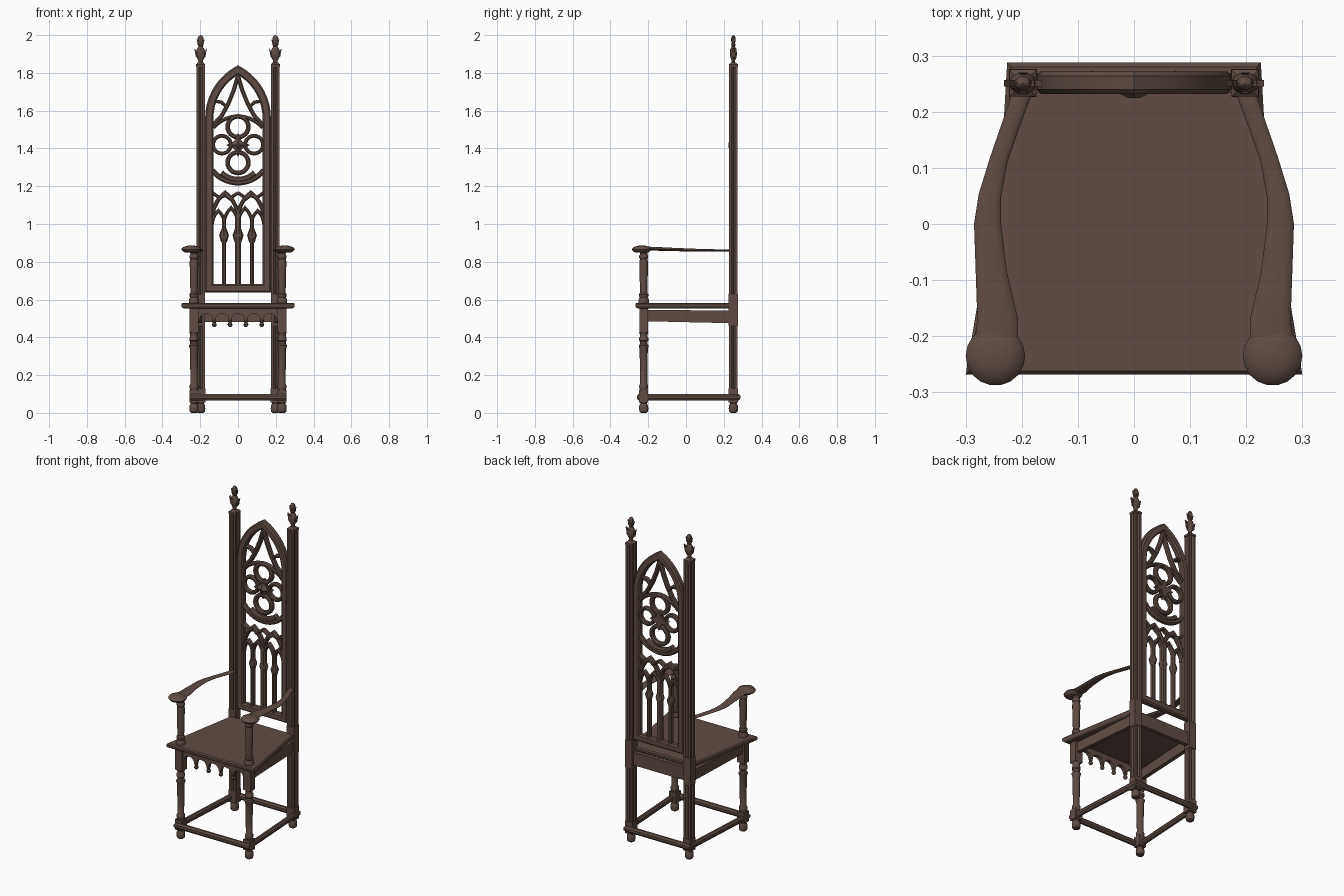
import bpy, bmesh, math
from mathutils import Vector

if "Cube" in bpy.data.objects:
    bpy.data.objects.remove(bpy.data.objects["Cube"])

wood = bpy.data.materials.new("dark brown wood")
wood.diffuse_color = (0.115, 0.072, 0.056, 1)
wood.use_nodes = True
wood.node_tree.nodes["Principled BSDF"].inputs["Base Color"].default_value = wood.diffuse_color


def loft(name, rings, closed=False):
    """Skin a list of equal-length point rings; cap the ends unless closed."""
    bm = bmesh.new()
    vs = [[bm.verts.new(p) for p in r] for r in rings]
    n = len(vs[0])
    for i in range(len(vs) if closed else len(vs) - 1):
        a, b = vs[i], vs[(i + 1) % len(vs)]
        for j in range(n):
            k = (j + 1) % n
            bm.faces.new((a[j], a[k], b[k], b[j]))
    if not closed:
        bm.faces.new(vs[0])
        bm.faces.new(vs[-1])
    bmesh.ops.recalc_face_normals(bm, faces=bm.faces)
    me = bpy.data.meshes.new(name)
    bm.to_mesh(me)
    bm.free()
    me.materials.append(wood)
    ob = bpy.data.objects.new(name, me)
    bpy.context.collection.objects.link(ob)
    return ob


def box(name, x0, x1, y0, y1, z0, z1):
    return loft(name, [[(x0, y0, z), (x1, y0, z), (x1, y1, z), (x0, y1, z)] for z in (z0, z1)])


def lathe(name, prof, x, y, n=16, sy=1.0, turn=0.0):
    def ring(r, z):
        r = max(r, 0.0008)
        return [(x + r * math.cos(turn + 2 * math.pi * i / n),
                 y + sy * r * math.sin(turn + 2 * math.pi * i / n), z) for i in range(n)]
    return loft(name, [ring(r, z) for r, z in prof])


def sweep(name, path, section, up, closed=False, scale=None):
    """Carry a section along a path with mitred corners."""
    P = [Vector(p) for p in path]
    up, n, rings = Vector(up), len(P), []
    for i, p in enumerate(P):
        d0 = p - P[i - 1] if i or closed else P[1] - p
        d1 = P[(i + 1) % n] - p if i < n - 1 or closed else d0
        d0, d1 = d0.normalized(), d1.normalized()
        t = (d0 + d1).normalized()
        side = t.cross(up).normalized() / max(0.4, t.dot(d1))
        sa, sb = scale[i] if scale else (1, 1)
        rings.append([p + side * a * sa + up * b * sb for a, b in section])
    return loft(name, rings, closed)


def bar(name, pts, w, closed=False, y0=0.236, y1=0.268):
    """Bevelled tracery bar following x-z points."""
    h, c = w / 2, min(0.008, w * 0.3)
    sec = [(-h, y0 + c), (-h + c, y0), (h - c, y0), (h, y0 + c),
           (h, y1 - c), (h - c, y1), (-h + c, y1), (-h, y1 - c)]
    return sweep(name, [(x, 0, z) for x, z in pts], sec, (0, 1, 0), closed)


def arc(cx, cz, r, a0, a1, n):
    return [(cx + r * math.cos(math.radians(a0 + (a1 - a0) * i / n)),
             cz + r * math.sin(math.radians(a0 + (a1 - a0) * i / n))) for i in range(n + 1)]


def pointed(cx, half, spring, apex, n=7):
    """Two-centred pointed arch, left foot to right foot."""
    h = apex - spring
    c = (h * h - half * half) / (2 * half)
    a = math.degrees(math.atan2(h, c))
    left = arc(c, spring, c + half, 180, 180 - a, n)
    return [(cx + x, z) for x, z in left] + [(cx - x, z) for x, z in left[-2::-1]]


# Seat with moulded edge
def plan(i, z):
    return [(-.3 + i, -.268 + i, z), (.3 - i, -.268 + i, z), (.215 - i, .24 - i, z), (-.215 + i, .24 - i, z)]

loft("seat", [plan(i, z) for i, z in ((.016, .552), (.004, .558), (0, .565), (0, .576), (.006, .583))])

# Grooved section for back posts
def grooved(x, y, z, h=.0225, g=.009, d=.008):
    pts = [(-h, -h), (-g, -h), (0, -h + d), (g, -h)]
    out = []
    for k in range(4):
        out += [(x + a, y + b, z) for a, b in pts]
        pts = [(-b, a) for a, b in pts]
    return out

foot = [(.014, 0), (.022, .006), (.025, .022), (.023, .04), (.017, .05), (.02, .056)]
leg = [(.02, .12), (.024, .135), (.024, .145), (.019, .155), (.02, .25), (.022, .34), (.026, .35), (.026, .358),
       (.02, .364), (.02, .378), (.025, .384), (.025, .396), (.02, .404), (.02, .415), (.025, .425)]
arm_post = [(.027, .58), (.027, .6), (.021, .61), (.025, .62), (.025, .628), (.019, .636), (.021, .7),
            (.023, .8), (.02, .815), (.024, .822), (.024, .832), (.019, .84), (.022, .856)]
knob = [(.02, .848), (.036, .85), (.047, .857), (.053, .866), (.046, .876), (.027, .884), (.002, .887)]
finial = [(.02, 1.85), (.012, 1.856), (.012, 1.866), (.02, 1.88), (.025, 1.9), (.021, 1.925), (.011, 1.94),
          (.016, 1.948), (.011, 1.956), (.015, 1.968), (.016, 1.982), (.011, 1.994), (.001, 2.0)]

for s, side in ((-1, "left"), (1, "right")):
    # Front leg, arm support and scrolled arm
    x, y = s * .233, -.224
    lathe(side + "_front_foot", foot, x, y)
    box(side + "_front_leg_block", x - .024, x + .024, y - .024, y + .024, .056, .12)
    lathe(side + "_front_leg", leg, x, y)
    box(side + "_front_leg_top", x - .025, x + .025, y - .023, y + .023, .425, .555)
    lathe(side + "_arm_support", arm_post, x, y)
    path = [(.197, .24, .86), (.222, .17, .86), (.241, .115, .861), (.257, .05, .862), (.261, 0, .863),
            (.254, -.09, .866), (.243, -.17, .869), (.247, -.235, .87)]
    sizes = [(.017, .006), (.016, .006), (.016, .006), (.02, .007), (.024, .008), (.028, .009), (.036, .01), (.04, .011)]
    oval = [(math.cos(i * math.pi / 6), math.sin(i * math.pi / 6)) for i in range(12)]
    sweep(side + "_arm", [(s * a, b, c) for a, b, c in path], oval, (0, 0, 1), scale=sizes)
    lathe(side + "_arm_knob", knob, s * .247, -.235, 18)

    # Back post: foot, blocks, grooved shafts, cap
    x, y = s * .198, .251
    lathe(side + "_back_foot", foot, x, y)
    box(side + "_back_leg_block", x - .025, x + .025, y - .025, y + .025, .054, .13)
    loft(side + "_back_leg", [grooved(x, y, z) for z in (.13, .46)])
    box(side + "_back_joint_block", x - .024, x + .024, y - .025, y + .024, .46, .63)
    loft(side + "_back_post", [grooved(x, y, z) for z in (.63, 1.838)])
    lathe(side + "_post_cap", [(.034, 1.832), (.034, 1.845), (.014, 1.856)], x, y, 4, turn=math.pi / 4)

    # Leafy finial
    lathe(side + "_finial", finial, x, y, 10, sy=.8)
    for z, reach, tall in ((1.885, .034, .045), (1.95, .021, .028)):
        for k in range(4):
            c, d = (1, 0, -1, 0)[k], (0, 1, 0, -1)[k]
            m = .53 if d else 1
            tip = [(x + c * q * m, y + d * q * m, z + t) for q, t in
                   ((.008, -.012), (reach * .75, 0), (reach * .85, tall * .45), (reach, tall), (reach * .55, tall * .6))]
            o = [.006 * d, .006 * c]
            loft(side + "_finial_leaf", [[(p[0] + e * o[0], p[1] + e * o[1], p[2]) for p in tip] for e in (-1, 1)])

    # Side seat rail
    loft(side + "_seat_rail", [[(s * (a - .012), b, z0), (s * (a + .012), b, z0), (s * (a + .012), b, z1),
                                (s * (a - .012), b, z1)] for a, b, z0, z1 in ((.233, -.205, .485, .546), (.203, .23, .475, .541))])

    # Upper tracery branches beneath the arch
    bar(side + "_upper_branch", [(0, 1.785), (s * .022, 1.71), (s * .05, 1.64), (s * .085, 1.575), (s * .135, 1.52)], .022)
    bar(side + "_upper_cusp", [(s * .06, 1.62), (s * .088, 1.645), (s * .12, 1.65)], .018)
    # Mullion with diamond collar and lancet heads
    bar(side + "_mullion", [(s * .074, .67), (s * .074, 1.02)], .02)
    lathe(side + "_mullion_collar", [(.009, .895), (.017, .91), (.026, .94), (.017, .965), (.009, .985)], s * .074, .252, 8, sy=.8)
    bar(side + "_outer_lancet", pointed(s * .104, .032, 1.0, 1.07, 5), .018)
    bar(side + "_inner_lancet", pointed(s * .037, .037, 1.0, 1.085, 5), .018)
    bar(side + "_wide_arch", pointed(s * .068, .068, 1.03, 1.165), .022)
    bar(side + "_crossing_branch", [(s * .068, 1.155), (s * .045, 1.135), (0, 1.165)], .018)
    bar(side + "_corner_branch", [(s * .068, 1.15), (s * .1, 1.14), (s * .135, 1.165)], .018)
    # Side lobes of the rose
    bar(side + "_rose_lobe", arc(s * .085, 1.42, .047, 0, 345, 23), .02, True)

# Back frame: bottom rail, stiles and pointed arch in one loop
frame = pointed(0, .152, 1.56, 1.815, 9)
bar("back_frame", [(-.152, .66)] + frame + [(.152, .66)], .044, True, .232, .272)

# Rose tracery
bar("rose_top_lobe", arc(0, 1.515, .055, 0, 345, 23), .024, True)
bar("rose_bottom_lobe", arc(0, 1.325, .055, 0, 345, 23), .024, True)
bar("rose_lower_rim", arc(0, 1.39, .172, 218, 322, 14), .028)
bar("rose_upper_rim", arc(0, 1.4, .17, 140, 40, 14), .02)
bar("rose_base_boss", arc(0, 1.36, .125, 225, 315, 10), .03)

# Diamond flower boss at the rose centre
def star(r, y):
    return [((r if k % 2 == 0 else r * .45) * math.cos(k * math.pi / 4), y,
             1.418 + (r if k % 2 == 0 else r * .45) * math.sin(k * math.pi / 4)) for k in range(8)]
loft("rose_boss", [star(.06, .268), star(.063, .242), star(.03, .234), star(.012, .225)])

# Centre mullion
bar("centre_mullion", [(0, .67), (0, 1.06)], .034)
lathe("centre_mullion_collar", [(.014, .895), (.02, .91), (.029, .94), (.02, .965), (.014, .985)], 0, .252, 8, sy=.7)

# Back seat rail
box("back_seat_rail", -.18, .18, .24, .264, .48, .56)

# Scalloped front apron with pendants
bottom = []
for i in range(5):
    bottom += arc(-.168 + i * .084, .49, .036, 180, 0, 8)
apron = [(-.212, .49)] + bottom + [(.212, .49), (.212, .555), (-.212, .555)]
loft("front_apron", [[(x, y, z) for x, z in apron] for y in (-.238, -.214)])
for i in range(4):
    lathe("apron_pendant", [(.004, .454), (.011, .46), (.013, .468), (.008, .478), (.012, .486), (.008, .498)],
          -.126 + i * .084, -.226, 10)

# Stretchers between the legs
octo = [(.015 * math.cos(math.pi * (i + .5) / 4), .019 * math.sin(math.pi * (i + .5) / 4)) for i in range(8)]
sweep("stretcher_frame", [(-.243, -.245, .083), (.243, -.245, .083), (.213, .274, .083), (-.213, .274, .083)],
      octo, (0, 0, 1), True)

# Smooth shading with sharp edges kept
for ob in bpy.data.objects:
    ob.select_set(True)
    bpy.context.view_layer.objects.active = ob
bpy.ops.object.shade_smooth_by_angle(angle=math.radians(35))
